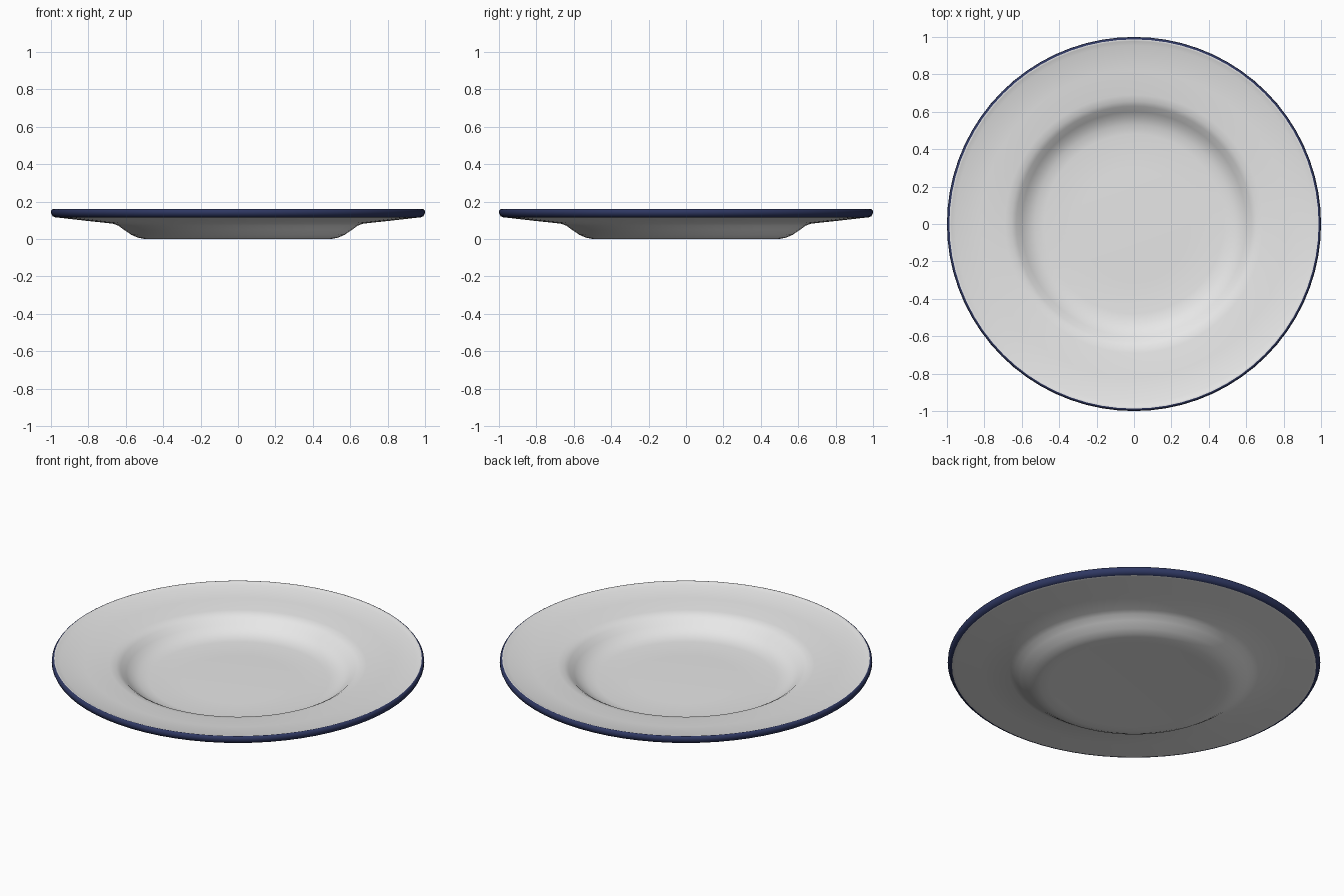
import bpy, bmesh, math
from mathutils import Vector

cube = bpy.data.objects.get("Cube")
if cube:
    bpy.data.objects.remove(cube, do_unlink=True)

SEGMENTS = 72


def make_material(name, color, roughness):
    mat = bpy.data.materials.new(name)
    mat.use_nodes = True
    mat.diffuse_color = color
    shader = mat.node_tree.nodes["Principled BSDF"]
    shader.inputs["Base Color"].default_value = color
    shader.inputs["Roughness"].default_value = roughness
    return mat


white = make_material("white enamel", (0.8, 0.8, 0.8, 1), 0.4)
blue = make_material("navy rim", (0.028, 0.039, 0.122, 1), 0.4)

# Cross-section as (radius, height): underside, rolled rim, then upper surface
underside = [(0, 0.009), (0.3, 0.006), (0.45, 0.001), (0.5, 0), (0.535, 0.007), (0.57, 0.022),
             (0.61, 0.049), (0.64, 0.071), (0.67, 0.082), (0.82, 0.098), (0.96, 0.114)]
rim = [(0.977, 0.116), (0.992, 0.122), (1, 0.138), (0.999, 0.15), (0.994, 0.158), (0.987, 0.161)]
upper = [(0.978, 0.158), (0.955, 0.15), (0.82, 0.137), (0.69, 0.126), (0.655, 0.12),
         (0.63, 0.106), (0.6, 0.08), (0.57, 0.058), (0.53, 0.042), (0.48, 0.035),
         (0.3, 0.038), (0, 0.041)]

# Plate: the section spun around the vertical axis
bm = bmesh.new()
verts = [bm.verts.new((r, 0, z)) for r, z in underside + rim + upper]
edges = [bm.edges.new(pair) for pair in zip(verts, verts[1:])]
bmesh.ops.spin(bm, geom=verts + edges, cent=(0, 0, 0), axis=(0, 0, 1),
               angle=math.tau, steps=SEGMENTS)
bmesh.ops.remove_doubles(bm, verts=bm.verts, dist=0.0005)
bmesh.ops.recalc_face_normals(bm, faces=bm.faces)

# Navy band on the rolled rim only
for face in bm.faces:
    face.smooth = True
    radius = min(Vector(v.co.xy).length for v in face.verts)
    above = face.calc_center_median().z > 0.14
    face.material_index = 1 if radius > (0.985 if above else 0.975) else 0

mesh = bpy.data.meshes.new("plate")
bm.to_mesh(mesh)
bm.free()
mesh.materials.append(white)
mesh.materials.append(blue)
plate = bpy.data.objects.new("plate", mesh)
bpy.context.collection.objects.link(plate)
